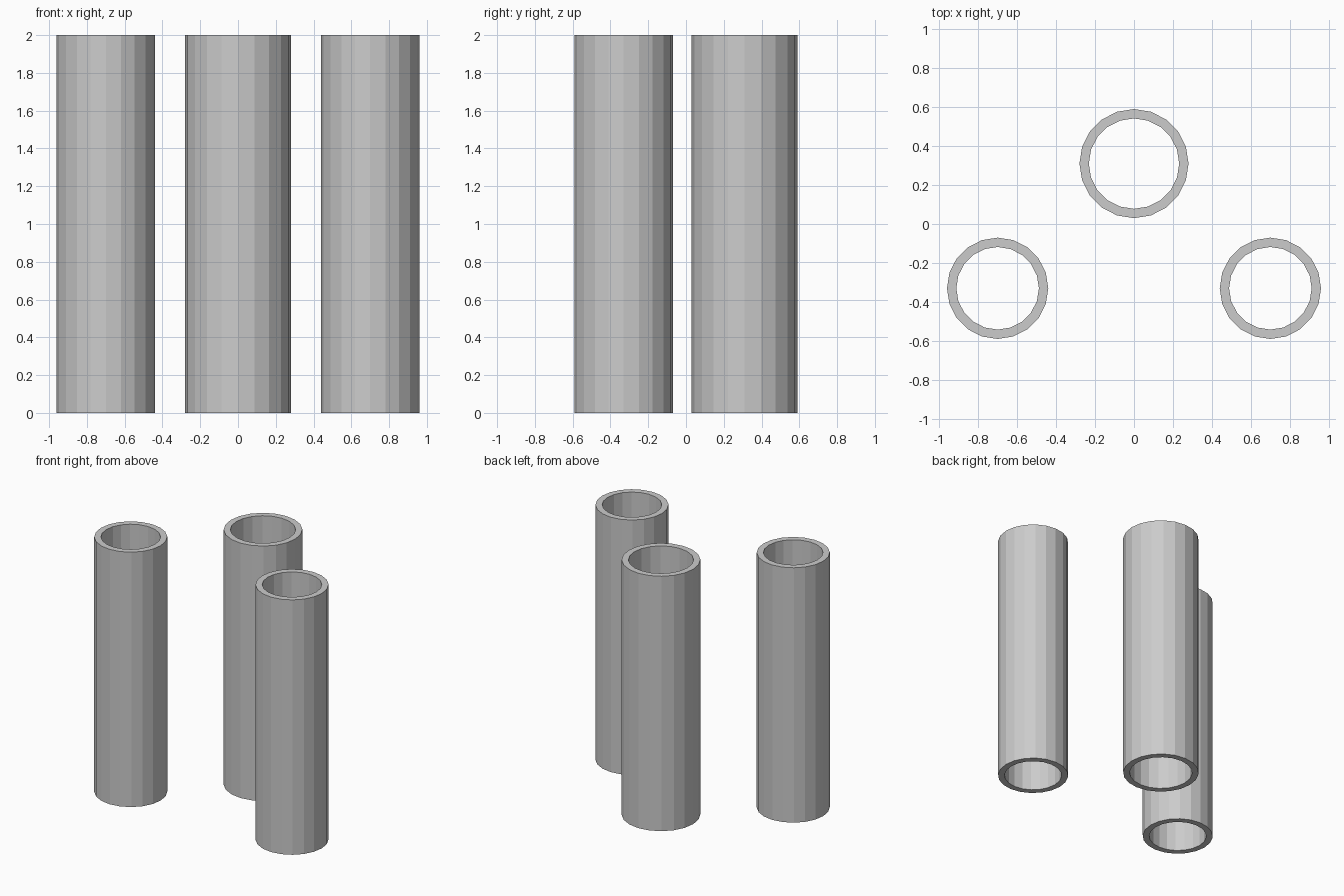
import bpy, bmesh
from math import sin, cos, pi

if "Cube" in bpy.data.objects:
    bpy.data.objects.remove(bpy.data.objects["Cube"])

SIDES = 20
HEIGHT = 2.0


def tube(name, x, y, outer, inner):
    # Open, flat-faced pipe: a four-point wall section swept round the axis
    bm = bmesh.new()
    section = [(outer, 0), (outer, HEIGHT), (inner, HEIGHT), (inner, 0)]
    rings = []
    for i in range(SIDES):
        a = 2 * pi * i / SIDES
        rings.append([bm.verts.new((r * cos(a), r * sin(a), z)) for r, z in section])
    for i in range(SIDES):
        p, q = rings[i], rings[(i + 1) % SIDES]
        for k in range(4):
            n = (k + 1) % 4
            bm.faces.new((p[k], q[k], q[n], p[n]))
    bmesh.ops.recalc_face_normals(bm, faces=bm.faces)
    mesh = bpy.data.meshes.new(name)
    bm.to_mesh(mesh)
    bm.free()
    obj = bpy.data.objects.new(name, mesh)
    obj.location = (x, y, 0)
    bpy.context.collection.objects.link(obj)


# Wider rear pipe
tube("rear_pipe", 0, 0.31, 0.28, 0.232)

# Matching pair of front pipes
for side, label in ((-1, "left"), (1, "right")):
    tube("front_pipe_" + label, side * 0.70, -0.33, 0.26, 0.212)
